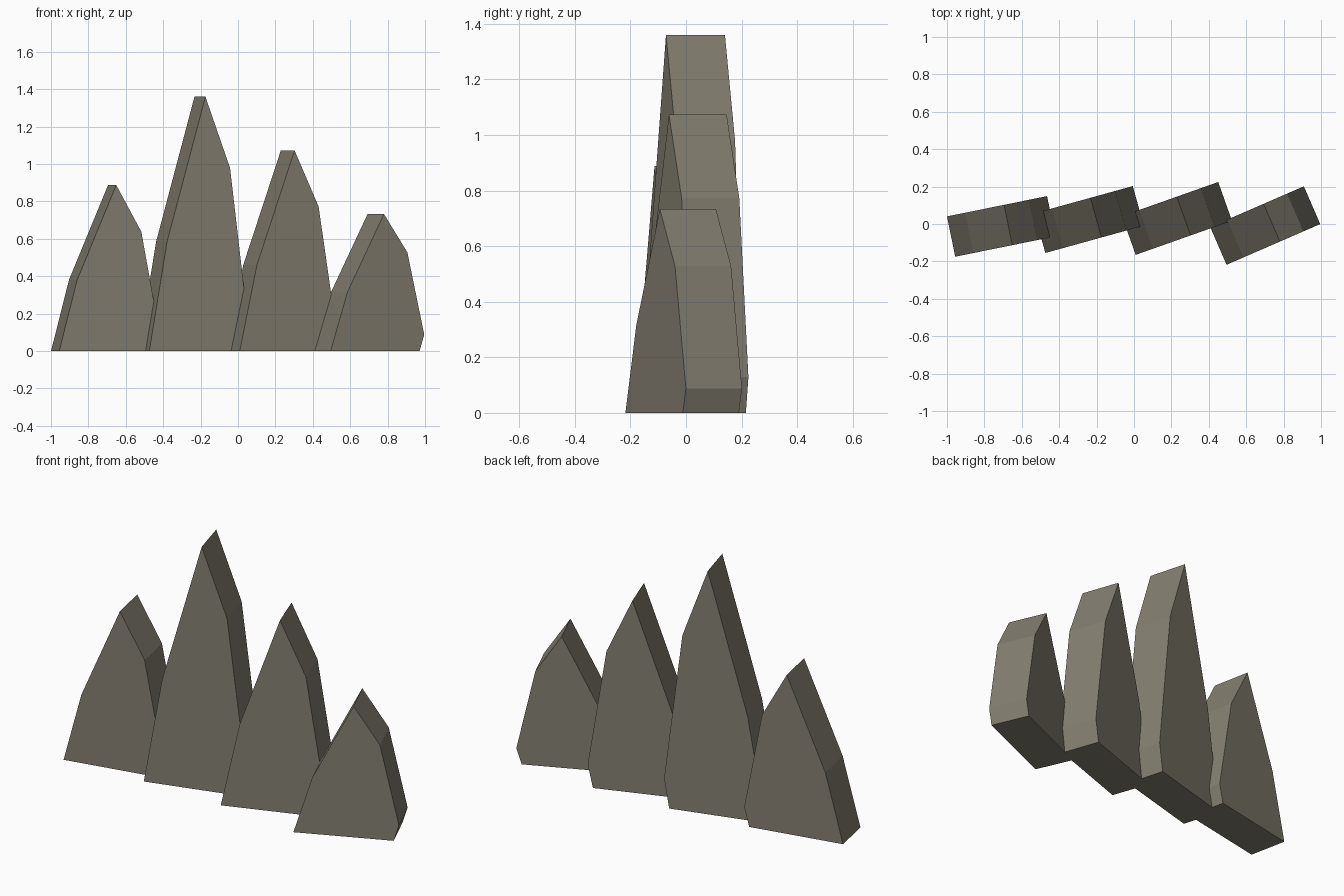
import bpy, bmesh, math
from mathutils import Matrix

if "Cube" in bpy.data.objects:
    bpy.data.objects.remove(bpy.data.objects["Cube"])

stone = bpy.data.materials.new("grey_brown_stone")
stone.diffuse_color = (0.227, 0.209, 0.162, 1)
stone.use_nodes = True
stone.node_tree.nodes["Principled BSDF"].inputs["Base Color"].default_value = stone.diffuse_color

WIDTH, DEPTH = 0.546, 0.22
# leaning jagged outline as fractions of width and height
OUTLINE = [(0, 0), (0.18, 0.43), (0.57, 1), (0.82, 0.72), (1, 0.12), (0.95, 0)]


def rock_spike(name, x, y, height, angle):
    """Extruded outline whose front lower-left corner sits at (x, y)."""
    bm = bmesh.new()
    face = bm.faces.new([bm.verts.new((u * WIDTH, 0, v * height)) for u, v in OUTLINE])
    ext = bmesh.ops.extrude_face_region(bm, geom=[face])
    moved = [g for g in ext["geom"] if isinstance(g, bmesh.types.BMVert)]
    bmesh.ops.translate(bm, verts=moved, vec=(0, DEPTH, 0))
    bmesh.ops.recalc_face_normals(bm, faces=bm.faces)
    bm.transform(Matrix.Translation((x, y, 0)) @ Matrix.Rotation(angle, 4, "Z"))
    mesh = bpy.data.meshes.new(name)
    bm.to_mesh(mesh)
    bm.free()
    mesh.materials.append(stone)
    bpy.context.collection.objects.link(bpy.data.objects.new(name, mesh))


# row of four spikes, each turned a little further than the last
spikes = [(-0.956, -0.175, 0.888), (-0.474, -0.155, 1.36),
          (0.009, -0.165, 1.073), (0.495, -0.218, 0.733)]
for i, (x, y, h) in enumerate(spikes):
    rock_spike(f"rock_spike_{i + 1}", x, y, h, 0.2 + 0.07 * i)
